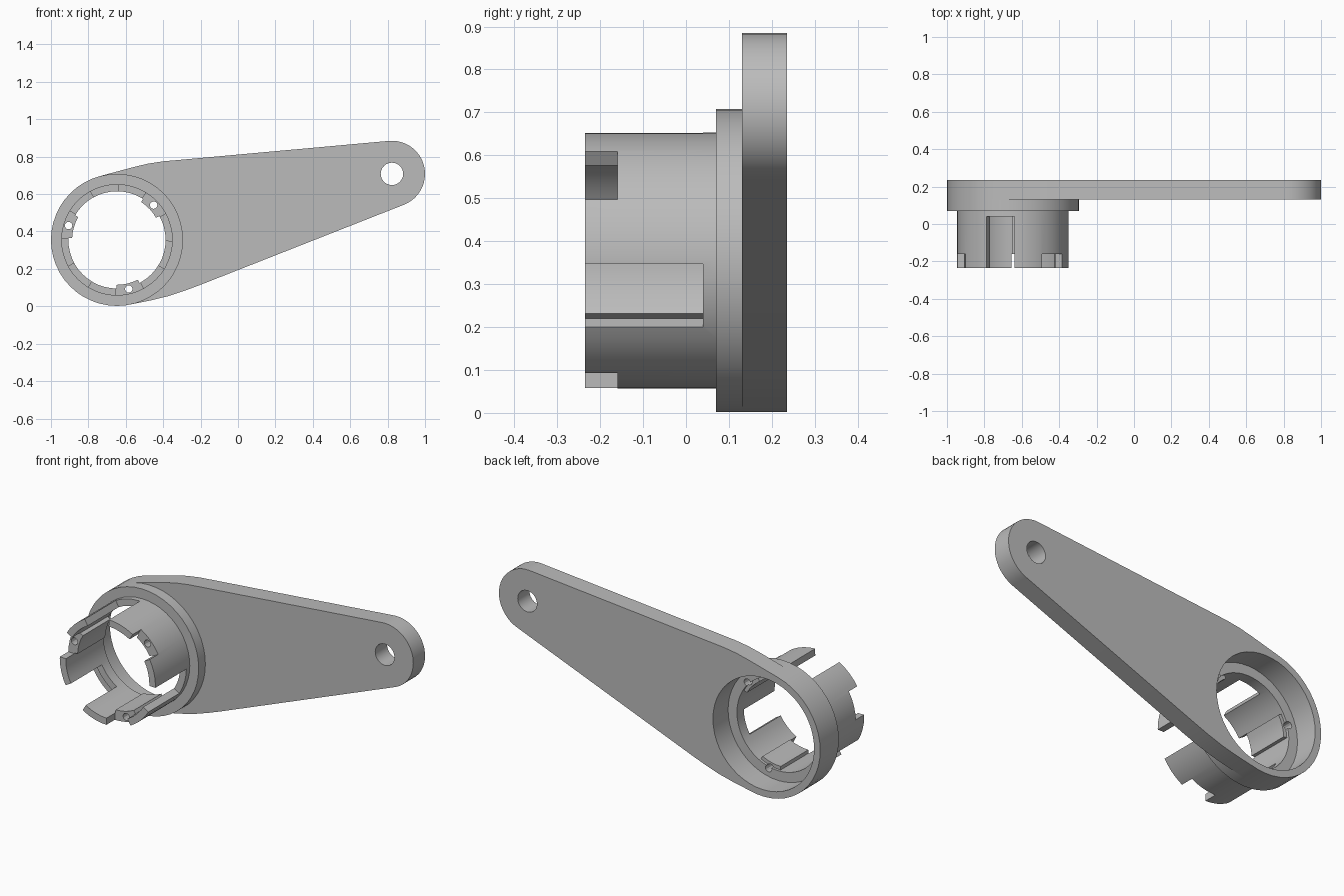
import bpy, bmesh
from math import cos, sin, radians, pi
from mathutils import Vector

if "Cube" in bpy.data.objects:
    bpy.data.objects.remove(bpy.data.objects["Cube"])

grey = bpy.data.materials.new("plain grey")
grey.use_nodes = True
GREY = (0.5, 0.5, 0.5, 1)
grey.diffuse_color = GREY
grey.node_tree.nodes["Principled BSDF"].inputs["Base Color"].default_value = GREY

CX, CZ = -0.647, 0.355      # socket axis
EX, EZ = 0.823, 0.708       # small eye axis
STEP = 7.5


def arc(cx, cz, r, a0, a1, step=STEP):
    n = max(1, round(abs(a1 - a0) / step))
    angles = [radians(a0 + (a1 - a0) * i / n) for i in range(n + 1)]
    return [(cx + r * cos(a), cz + r * sin(a)) for a in angles]


def sector(r0, r1, a0, a1):
    return arc(CX, CZ, r1, a0, a1) + arc(CX, CZ, r0, a1, a0)


def finish(name, bm):
    bmesh.ops.recalc_face_normals(bm, faces=bm.faces)
    mesh = bpy.data.meshes.new(name)
    bm.to_mesh(mesh)
    bm.free()
    mesh.materials.append(grey)
    ob = bpy.data.objects.new(name, mesh)
    bpy.context.collection.objects.link(ob)
    return ob


def prism(name, outline, y0, y1):
    """Extrude an x-z outline along y."""
    bm = bmesh.new()
    face = bm.faces.new([bm.verts.new((x, y0, z)) for x, z in outline])
    out = bmesh.ops.extrude_face_region(bm, geom=[face])
    moved = [v for v in out["geom"] if isinstance(v, bmesh.types.BMVert)]
    bmesh.ops.translate(bm, verts=moved, vec=(0, y1 - y0, 0))
    return finish(name, bm)


def lathe(name, profile):
    """Revolve a closed (radius, y) profile about the socket axis."""
    bm = bmesh.new()
    face = bm.faces.new([bm.verts.new((CX + r, y, CZ)) for r, y in profile])
    bmesh.ops.spin(bm, geom=list(face.edges) + list(face.verts), cent=(CX, 0, CZ),
                   axis=(0, 1, 0), angle=2 * pi, steps=48, use_merge=True)
    bm.faces.remove(face)
    bmesh.ops.remove_doubles(bm, verts=bm.verts, dist=1e-5)
    return finish(name, bm)


def boolean(target, tools, operation):
    """Apply booleans and discard the helper solids."""
    for tool in tools:
        tool.hide_render = True
        mod = target.modifiers.new("bool", "BOOLEAN")
        mod.operation, mod.solver, mod.object = operation, "EXACT", tool
    graph = bpy.context.evaluated_depsgraph_get()
    target.data = bpy.data.meshes.new_from_object(target.evaluated_get(graph))
    target.modifiers.clear()
    for tool in tools:
        bpy.data.objects.remove(tool)


# Arm plate with a large bore and a small eye hole
upper = [(-0.40, 0.775), (-0.48, 0.763), (-0.56, 0.744)]
lower = [(-0.56, 0.013), (-0.46, 0.033), (-0.37, 0.055), (-0.28, 0.085), (-0.20, 0.115)]
outline = arc(EX, EZ, 0.177, -68.5, 95) + upper + arc(CX, CZ, 0.353, 105, 277.5) + lower
arm = prism("arm_plate", outline, 0.13, 0.235)
boolean(arm, [prism("bore", arc(CX, CZ, 0.315, 0, 352.5), 0, 0.4),
              prism("eye", arc(EX, EZ, 0.06, 0, 345, 15), 0, 0.4)], "DIFFERENCE")

# Flange and tube, revolved in one piece with a shoulder inside the bore
socket = lathe("socket_tube", [(0.26, -0.235), (0.298, -0.235), (0.298, 0.07), (0.353, 0.07),
                               (0.353, 0.13), (0.315, 0.13), (0.315, 0.10), (0.26, 0.10)])

# Three thick ribs inside the tube
ribs, cuts = [], []
for mid in (43.5, 163.5, 283.5):
    ribs.append(prism("rib", sector(0.24, 0.28, mid - 14, mid + 14), -0.2, 0.085))
    # Open slots between the prongs, end notches and screw holes
    cuts.append(prism("slot", sector(0.2, 0.34, mid + 45, mid + 75), -0.4, 0.04))
    cuts.append(prism("notch", sector(0.2, 0.34, mid - 15, mid + 15), -0.4, -0.16))
    a = radians(mid)
    cuts.append(prism("screw", arc(CX + 0.27 * cos(a), CZ + 0.27 * sin(a), 0.02, 0, 330, 30),
                      -0.4, 0.4))
boolean(socket, ribs, "UNION")
boolean(socket, cuts, "DIFFERENCE")

# Smooth the curved walls, keep edges crisp
for ob in (arm, socket):
    bpy.ops.object.select_all(action="DESELECT")
    ob.select_set(True)
    bpy.context.view_layer.objects.active = ob
    bpy.ops.object.shade_smooth_by_angle(angle=radians(20))
